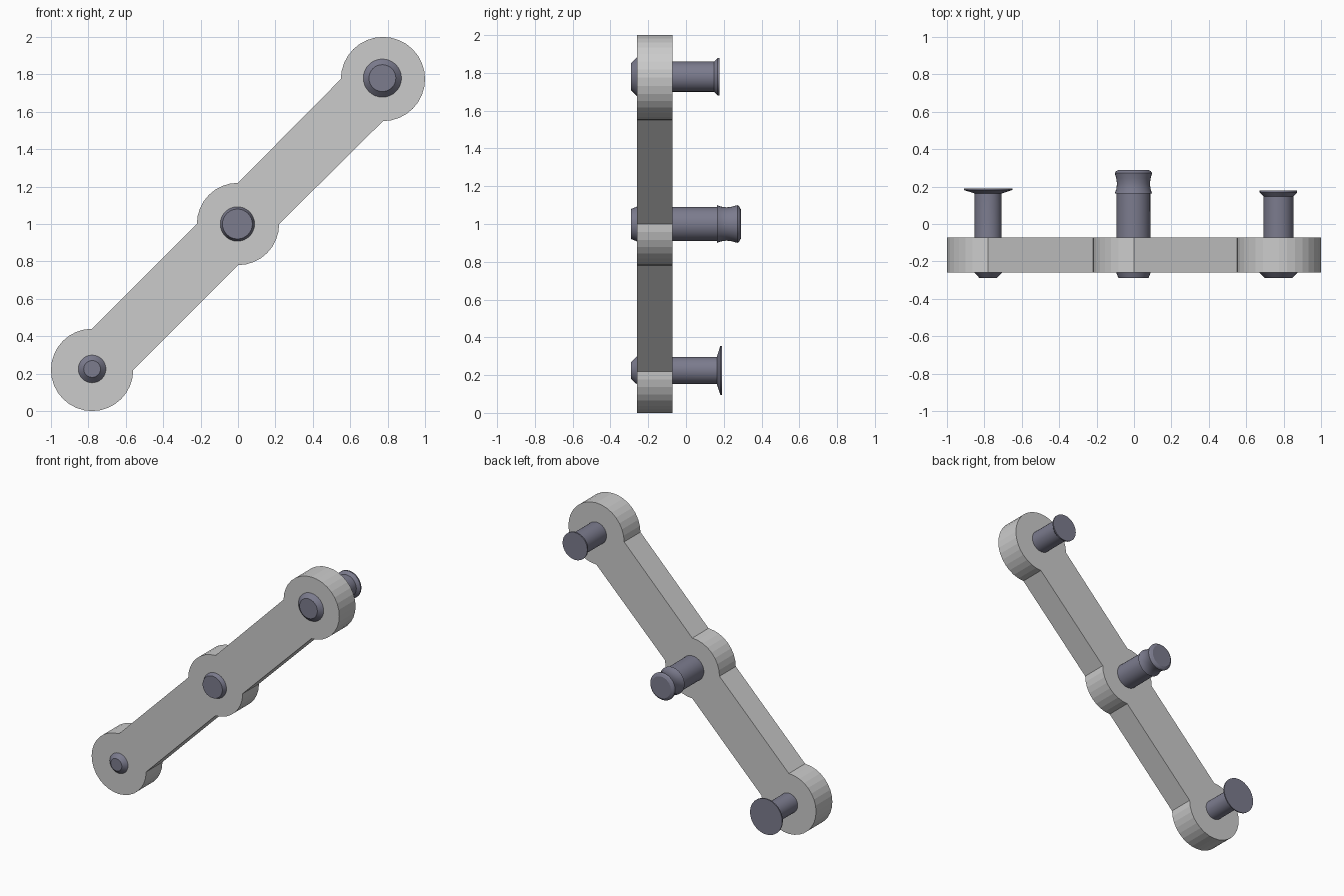
import bpy, bmesh
from math import cos, sin, radians, pi

if "Cube" in bpy.data.objects:
    bpy.data.objects.remove(bpy.data.objects["Cube"])

Y0, Y1 = -0.26, -0.072   # plate front and back

pin_mat = bpy.data.materials.new("pin_steel")
pin_mat.diffuse_color = (0.20, 0.20, 0.27, 1)
pin_mat.use_nodes = True
pin_mat.node_tree.nodes["Principled BSDF"].inputs["Base Color"].default_value = pin_mat.diffuse_color


def finish(name, bm, mat=None, angle=30):
    bmesh.ops.recalc_face_normals(bm, faces=bm.faces)
    me = bpy.data.meshes.new(name)
    bm.to_mesh(me)
    bm.free()
    ob = bpy.data.objects.new(name, me)
    bpy.context.collection.objects.link(ob)
    if mat:
        me.materials.append(mat)
    if angle:
        bpy.ops.object.select_all(action='DESELECT')
        ob.select_set(True)
        bpy.context.view_layer.objects.active = ob
        bpy.ops.object.shade_smooth_by_angle(angle=radians(angle))
    return ob


def arc(cx, cz, r, a0, a1):
    n = round((a1 - a0) / 11.25)
    angles = [radians(a0 + (a1 - a0) * i / n) for i in range(n + 1)]
    return [(cx + r * cos(a), cz + r * sin(a)) for a in angles]


def pin(name, cx, cz, profile, n=32):
    # turned profile of (y, radius) around the y axis
    bm = bmesh.new()
    rings = [[bm.verts.new((cx + r * cos(2 * pi * i / n), y, cz + r * sin(2 * pi * i / n)))
              for i in range(n)] for y, r in profile]
    for a, b in zip(rings, rings[1:]):
        for i in range(n):
            j = (i + 1) % n
            bm.faces.new((a[i], a[j], b[j], b[i]))
    bm.faces.new(rings[0])
    bm.faces.new(rings[-1])
    return finish(name, bm, pin_mat, 20)


# link plate: one outline with three round bosses joined by diagonal bars
outline = (arc(-0.78, 0.22, 0.22, 90, 360) + arc(0, 1, 0.22, 270, 360)
           + arc(0.775, 1.775, 0.225, 270, 540) + arc(0, 1, 0.22, 90, 180)[::1][::-1][::-1])
bm = bmesh.new()
face = bm.faces.new([bm.verts.new((x, Y0, z)) for x, z in outline])
ext = bmesh.ops.extrude_face_region(bm, geom=[face])
verts = [g for g in ext["geom"] if isinstance(g, bmesh.types.BMVert)]
bmesh.ops.translate(bm, verts=verts, vec=(0, Y1 - Y0, 0))
finish("link_plate", bm, angle=0)

# pins: chamfered front end, straight shaft, shaped back end
pin("lower_pin", -0.78, 0.225, [(-0.29, 0.045), (Y0, 0.074), (Y0 + 0.01, 0.072),
    (0.163, 0.072), (0.182, 0.13), (0.19, 0.13)])
pin("upper_pin", 0.772, 1.78, [(-0.29, 0.072), (Y0, 0.102), (Y0 + 0.01, 0.08),
    (0.148, 0.08), (0.168, 0.10), (0.178, 0.10)])
pin("middle_pin", -0.003, 1.0, [(-0.29, 0.08), (Y0, 0.092), (0.163, 0.09), (0.164, 0.10),
    (0.185, 0.092), (0.215, 0.088), (0.245, 0.092), (0.272, 0.10), (0.282, 0.093), (0.29, 0.078)])
